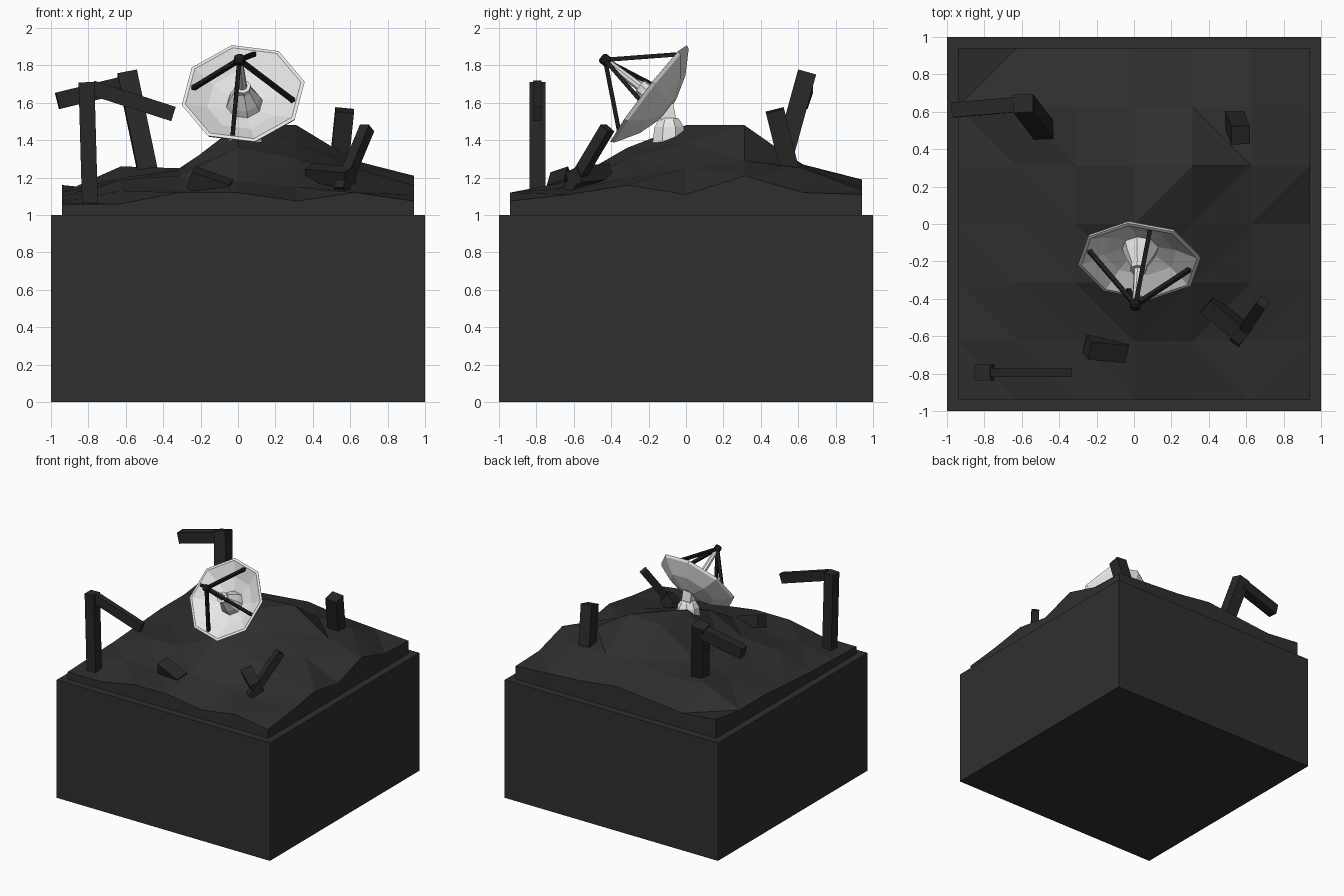
import bpy, bmesh, math
from mathutils import Vector, Matrix

if "Cube" in bpy.data.objects:
    bpy.data.objects.remove(bpy.data.objects["Cube"])


def material(name, rgb):
    m = bpy.data.materials.new(name)
    m.diffuse_color = (*rgb, 1)
    m.use_nodes = True
    m.node_tree.nodes["Principled BSDF"].inputs["Base Color"].default_value = m.diffuse_color
    return m


ROCK = material("dark_rock", (0.028, 0.028, 0.028))
RUIN = material("ruin_charcoal", (0.02, 0.02, 0.02))
STRUT = material("strut_black", (0.012, 0.012, 0.012))
WHITE = material("dish_white", (0.80, 0.80, 0.80))


def finish(name, bm, mat, matrix=None):
    if matrix:
        bm.transform(matrix)
    bmesh.ops.recalc_face_normals(bm, faces=bm.faces[:])
    me = bpy.data.meshes.new(name)
    bm.to_mesh(me)
    bm.free()
    me.materials.append(mat)
    ob = bpy.data.objects.new(name, me)
    bpy.context.collection.objects.link(ob)
    return ob


def beam(name, a, b, w, d, mat, side=(1, 0, 0)):
    """Box from a to b; w is measured along the side hint, d across it."""
    a, b = Vector(a), Vector(b)
    z = (b - a).normalized()
    y = z.cross(Vector(side)).normalized()
    x = y.cross(z)
    bm = bmesh.new()
    bmesh.ops.create_cube(bm, size=1)
    bmesh.ops.scale(bm, vec=(w, d, (b - a).length), verts=bm.verts[:])
    m = Matrix((x, y, z)).transposed().to_4x4()
    m.translation = (a + b) / 2
    return finish(name, bm, mat, m)


def lathe(name, profile, mat, matrix, sides=8, turn=0.0):
    """Closed low-poly revolve of (radius, height) points around local z."""
    bm = bmesh.new()
    rings = [[bm.verts.new((r * math.cos(turn + k * math.tau / sides),
                            r * math.sin(turn + k * math.tau / sides), h))
              for k in range(sides)] for r, h in profile]
    for lo, hi in zip(rings, rings[1:]):
        for k in range(sides):
            n = (k + 1) % sides
            bm.faces.new((lo[k], lo[n], hi[n], hi[k]))
    bm.faces.new(rings[0])
    bm.faces.new(rings[-1])
    return finish(name, bm, mat, matrix)


# Plinth
beam("plinth", (0, 0, 0), (0, 0, 1), 2, 2, ROCK)

# Hill: 7 x 7 height field, front row first, with skirt walls down to the plinth
HEIGHTS = [
    (.06, .06, .12, .12, .075, .12, .075),
    (.07, .13, .13, .18, .15, .13, .11),
    (.08, .19, .21, .36, .30, .20, .16),
    (.10, .18, .24, .48, .38, .25, .11),
    (.12, .20, .25, .46, .48, .29, .21),
    (.12, .26, .23, .27, .26, .25, .12),
    (.16, .13, .16, .19, .15, .13, .11),
]
bm = bmesh.new()
STEP = 0.94 / 3
grid = [[bm.verts.new(((i - 3) * STEP, (j - 3) * STEP, 1 + h)) for i, h in enumerate(row)]
        for j, row in enumerate(HEIGHTS)]
top = [bm.faces.new((grid[j][i], grid[j][i + 1], grid[j + 1][i + 1], grid[j + 1][i]))
       for j in range(6) for i in range(6)]
skirt = bmesh.ops.extrude_edge_only(bm, edges=[e for e in bm.edges if e.is_boundary])
for v in skirt["geom"]:
    if isinstance(v, bmesh.types.BMVert):
        v.co.z = 1.0
bmesh.ops.triangulate(bm, faces=top, quad_method='SHORT_EDGE')
finish("hill", bm, ROCK)

# Broken posts and arms
beam("front_post", (-.79, -.795, 1.0), (-.81, -.795, 1.71), .085, .085, RUIN)
beam("front_arm", (-.78, -.795, 1.68), (-.345, -.795, 1.54), .045, .08, RUIN, (0, 1, 0))
beam("back_post", (-.455, .465, 1.10), (-.592, .645, 1.755), .105, .10, RUIN)
beam("back_arm", (-.965, .61, 1.61), (-.60, .64, 1.70), .08, .09, RUIN, (0, 1, 0))
beam("back_right_stump", (.525, .585, 1.12), (.57, .475, 1.56), .10, .10, RUIN)
beam("fallen_post", (.55, -.62, 1.13), (.69, -.42, 1.465), .06, .06, RUIN, (1, -.7, 0))
beam("fallen_arm", (.39, -.43, 1.22), (.60, -.60, 1.20), .09, .09, RUIN, (.5, .6, .3))
beam("fallen_block", (-.25, -.66, 1.20), (-.05, -.68, 1.13), .10, .10, RUIN, (0, 1, .4))

# Dish frame: local z is the aiming axis, local y points up along the rim
axis = Vector((-.07, -.79, .61)).normalized()
up = axis.cross(Vector((1, 0, 0))).normalized()
right = up.cross(axis)
DISH = Matrix((right, up, axis)).transposed().to_4x4()
DISH.translation = (.028, -.20, 1.65)
TURN = math.radians(10.5)

# Dish bowl: back shell, rim lip, then the inside of the bowl
lathe("dish_bowl", [(.07, -.135), (.20, -.095), (.325, -.02), (.335, 0), (.315, .002),
                    (.20, -.06), (.10, -.09)], WHITE, DISH, turn=TURN)
# Central horn and feed tube
lathe("horn", [(.10, -.095), (.085, -.05), (.045, .03), (.045, .06), (.025, .06), (.018, .28)],
      WHITE, DISH, turn=TURN)
# Feed head and its four struts
lathe("feed_head", [(.02, .265), (.03, .275), (.03, .31), (.02, .32)], STRUT, DISH, turn=TURN)
for k in range(4):
    t = math.radians(-12 + 90 * k)
    foot = DISH @ Vector((.285 * math.cos(t), .285 * math.sin(t), -.02))
    beam(f"feed_strut_{k + 1}", foot, DISH @ Vector((0, 0, .295)), .023, .023, STRUT)

# Pedestal and mount
lathe("pedestal", [(.10, 1.36), (.085, 1.47), (.06, 1.51), (.05, 1.52)], WHITE,
      Matrix.Translation((.04, -.09, 0)), turn=math.pi / 8)
beam("mount", (.04, -.085, 1.47), (.038, -.11, 1.60), .08, .08, WHITE)
